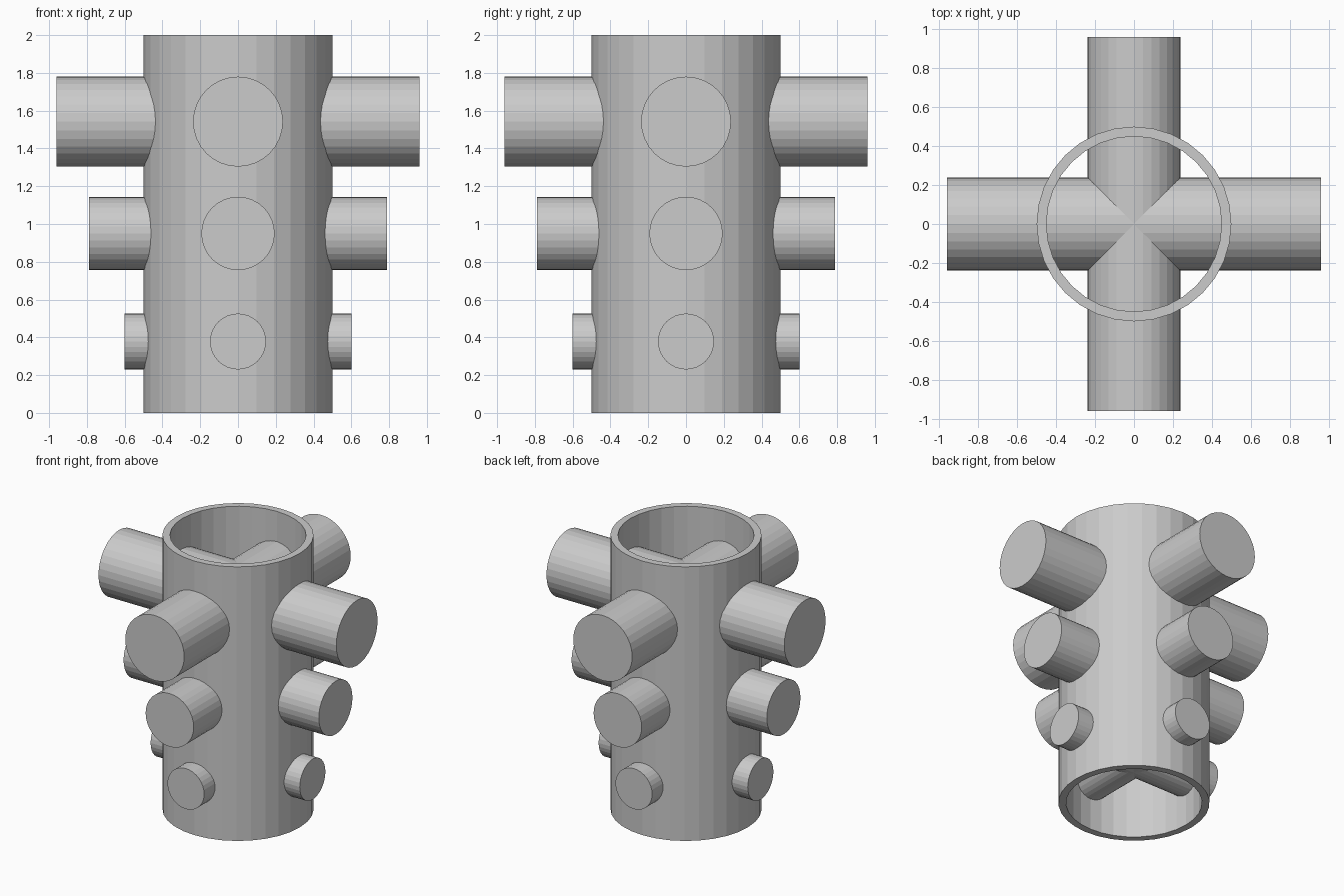
import bpy, bmesh
from math import pi, cos, sin

if "Cube" in bpy.data.objects:
    bpy.data.objects.remove(bpy.data.objects["Cube"])

SIDES = 32


def make_tube(name, outer, inner, height):
    """Open pipe: a rectangular wall section swept around z."""
    bm = bmesh.new()
    section = [(outer, 0), (outer, height), (inner, height), (inner, 0)]
    rings = []
    for i in range(SIDES):
        a = 2 * pi * i / SIDES
        rings.append([bm.verts.new((r * cos(a), r * sin(a), z)) for r, z in section])
    for i in range(SIDES):
        a, b = rings[i], rings[(i + 1) % SIDES]
        for j in range(4):
            k = (j + 1) % 4
            bm.faces.new((a[j], b[j], b[k], a[k]))
    bmesh.ops.recalc_face_normals(bm, faces=bm.faces)
    mesh = bpy.data.meshes.new(name)
    bm.to_mesh(mesh)
    bm.free()
    obj = bpy.data.objects.new(name, mesh)
    bpy.context.collection.objects.link(obj)


def make_rod(name, radius, half_length, z, rotation):
    """Solid rod running right through the pipe."""
    bpy.ops.mesh.primitive_cylinder_add(
        vertices=SIDES, radius=radius, depth=2 * half_length,
        location=(0, 0, z), rotation=rotation)
    bpy.context.object.name = name


# Upright pipe
make_tube("upright_pipe", 0.5, 0.45, 2.0)

# Three levels of crossed rods, growing towards the top
levels = [
    ("lower", 0.148, 0.602, 0.378),
    ("middle", 0.194, 0.788, 0.95),
    ("upper", 0.238, 0.96, 1.542),
]
for level, radius, half_length, z in levels:
    make_rod(level + "_side_rod", radius, half_length, z, (0, pi / 2, 0))
    make_rod(level + "_front_rod", radius, half_length, z, (pi / 2, 0, 0))
